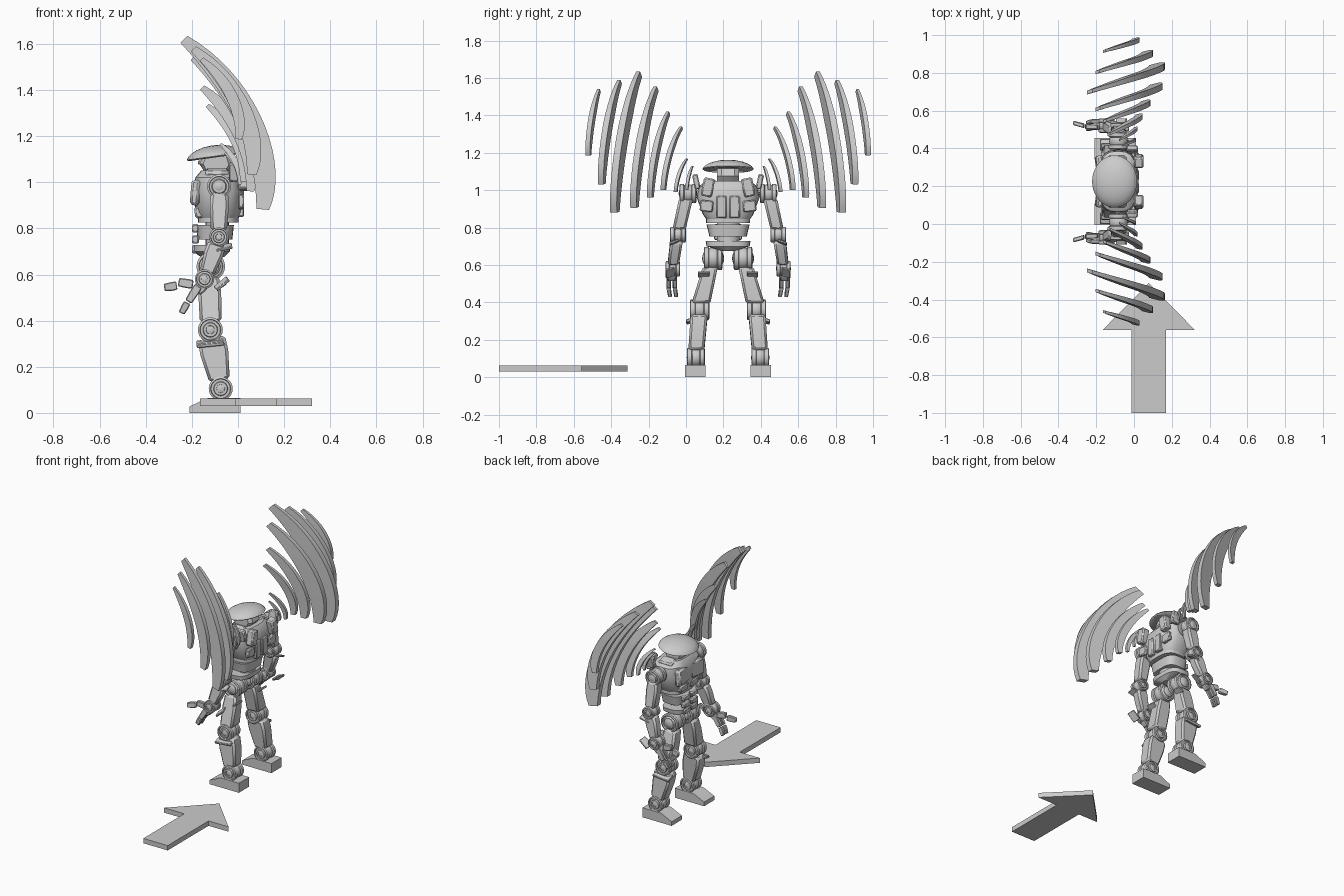
import bpy, bmesh, math
from mathutils import Vector, Matrix
from mathutils.geometry import interpolate_bezier

cube = bpy.data.objects.get("Cube")
if cube:
    bpy.data.objects.remove(cube)

grey = bpy.data.materials.new("plain_grey")
grey.use_nodes = True
grey.diffuse_color = (0.6, 0.6, 0.6, 1)
grey.node_tree.nodes["Principled BSDF"].inputs["Base Color"].default_value = (0.6, 0.6, 0.6, 1)

BODY_Y = 0.225   # the figure's plane of symmetry


def finish(name, bm, mirror=False, bevel=0, y=BODY_Y):
    """Turn a bmesh into an object, optionally bevelled and mirrored across the body."""
    bmesh.ops.recalc_face_normals(bm, faces=bm.faces)
    mesh = bpy.data.meshes.new(name)
    bm.to_mesh(mesh)
    bm.free()
    mesh.materials.append(grey)
    ob = bpy.data.objects.new(name, mesh)
    ob.location.y = y
    bpy.context.collection.objects.link(ob)
    bpy.ops.object.select_all(action='DESELECT')
    ob.select_set(True)
    bpy.context.view_layer.objects.active = ob
    bpy.ops.object.shade_smooth_by_angle(angle=math.radians(35))
    if bevel:
        mod = ob.modifiers.new("Bevel", 'BEVEL')
        mod.width, mod.segments = bevel, 1
    if mirror:
        mod = ob.modifiers.new("Mirror", 'MIRROR')
        mod.use_axis = (False, True, False)
        mod.use_mirror_merge = False
    return ob


def loft(rings, bm=None):
    """Skin a list of equal-length point rings and cap both ends."""
    bm = bm or bmesh.new()
    rows = [[bm.verts.new(p) for p in ring] for ring in rings]
    n = len(rows[0])
    for a, b in zip(rows, rows[1:]):
        for i in range(n):
            bm.faces.new((a[i], a[(i + 1) % n], b[(i + 1) % n], b[i]))
    bm.faces.new(rows[0])
    bm.faces.new(rows[-1])
    return bm


def oval(cx, z, rx, ry, n=24, power=1.0):
    """Horizontal ring; a power under one squares it off."""
    pts = []
    for i in range(n):
        c, s = math.cos(math.tau * i / n), math.sin(math.tau * i / n)
        pts.append(Vector((cx + rx * math.copysign(abs(c) ** power, c),
                           ry * math.copysign(abs(s) ** power, s), z)))
    return pts


def box(name, centre, size, mirror=False, bevel=0.006, rot=(0, 0, 0)):
    turn = Matrix.Rotation(rot[2], 4, 'Z') @ Matrix.Rotation(rot[1], 4, 'Y') @ Matrix.Rotation(rot[0], 4, 'X')
    bm = bmesh.new()
    bmesh.ops.create_cube(bm, size=1, matrix=Matrix.Translation(centre) @ turn @ Matrix.Diagonal((*size, 1)))
    return finish(name, bm, mirror, bevel)


def limb(name, p0, p1, s0, s1, bevel=0.012):
    """Tapered box between two points; sizes are (fore-aft, across)."""
    p0, p1 = Vector(p0), Vector(p1)
    side = Vector((0, 1, 0))
    fore = side.cross(p1 - p0).normalized()
    rings = []
    for t in (0, 0.35, 1):
        p, swell = p0.lerp(p1, t), 1.12 if t == 0.35 else 1
        a = fore * (s0[0] + (s1[0] - s0[0]) * t) * swell / 2
        b = side * (s0[1] + (s1[1] - s0[1]) * t) / 2
        rings.append([p + a + b, p - a + b, p - a - b, p + a - b])
    return finish(name, loft(rings), True, bevel)


# Stepped profile of a joint hub: radius and offset as fractions
HUB = [(0.3, 0.8), (0.35, 1), (0.55, 1), (0.6, 0.8), (0.8, 0.8), (0.84, 1), (1, 0.92), (1, 0.5), (0.85, 0.4)]


def joint(name, centre, r, w):
    """Round hub with raised rims on both sides and a ball core."""
    c = Vector(centre)
    steps = HUB + [(k, -o) for k, o in reversed(HUB)]
    rings = []
    for k, o in steps:
        rings.append([c + Vector((k * r * math.cos(math.tau * i / 24), o * w, k * r * math.sin(math.tau * i / 24)))
                      for i in range(24)])
    bm = loft(rings)
    bmesh.ops.create_uvsphere(bm, u_segments=20, v_segments=12, radius=r * 0.95, matrix=Matrix.Translation(c))
    return finish(name, bm, True)


# Floor arrow
half = [(0.092, -1), (0.092, -0.56), (0.243, -0.56), (0, -0.313)]
outline = [(0.078 + x, y) for x, y in half] + [(0.078 - x, y) for x, y in reversed(half[:-1])]
finish("floor_arrow", loft([[(x, y, z) for x, y in outline] for z in (0.03, 0.063)]), y=0)

# Feet with sloping toes
foot = [(-0.21, 0), (0.01, 0), (0.01, 0.065), (-0.13, 0.065), (-0.21, 0.028)]
finish("foot", loft([[(x, d, z) for x, z in foot] for d in (0.12, 0.23)]), True)

# Legs
hip, knee, ankle = (-0.118, 0.08, 0.635), (-0.12, 0.152, 0.36), (-0.075, 0.172, 0.105)
joint("hip_joint", hip, 0.062, 0.05)
joint("knee_joint", knee, 0.054, 0.052)
joint("ankle_joint", ankle, 0.052, 0.048)
limb("thigh", (-0.125, 0.095, 0.59), (-0.118, 0.145, 0.395), (0.085, 0.08), (0.095, 0.1))
limb("shin", (-0.115, 0.155, 0.325), (-0.08, 0.17, 0.14), (0.12, 0.09), (0.09, 0.085))
box("shin_guard", (-0.12, 0.195, 0.303), (0.12, 0.06, 0.018), True, 0.004, (-0.3, -0.1, 0))
box("thigh_guard", (-0.07, 0.13, 0.55), (0.045, 0.06, 0.012), True, 0.003, (0, -0.6, 0))

# Pelvis, waist and belly plates
finish("pelvis", loft([oval(-0.11, 0.675, 0.05, 0.035, power=0.6), oval(-0.115, 0.7, 0.08, 0.115, power=0.6),
                       oval(-0.115, 0.728, 0.08, 0.12, power=0.6)]))
finish("spine", loft([oval(-0.09, z, 0.05, 0.06) for z in (0.7, 0.86)]))
finish("waist", loft([oval(-0.1, 0.752, 0.075, 0.1, power=0.6), oval(-0.1, 0.775, 0.078, 0.105, power=0.6),
                      oval(-0.1, 0.815, 0.082, 0.115, power=0.6)]))
for z in (0.71, 0.752, 0.8):
    box("belly_plate", (-0.185, 0.04, z), (0.03, 0.07, 0.036), True)

# Torso
torso = [(0.828, 0.08, 0.105), (0.87, 0.1, 0.135), (0.96, 0.108, 0.168), (1.02, 0.1, 0.16), (1.05, 0.075, 0.11)]
finish("torso", loft([oval(-0.085, z, rx, ry, 24, 0.7) for z, rx, ry in torso]))
finish("rib_band", loft([oval(-0.085, z, 0.088, 0.118, 24, 0.7) for z in (0.825, 0.845)]))
box("chest_plate", (-0.178, 0.075, 0.955), (0.04, 0.125, 0.11), True, 0.012, (0, 0.08, 0.15))
box("lower_chest_plate", (-0.168, 0.055, 0.87), (0.04, 0.085, 0.05), True, 0.008, (0, -0.15, 0))
box("collar", (-0.09, 0.1, 1.035), (0.1, 0.07, 0.04), True, 0.01, (-0.25, 0, 0))
box("back_plate", (0.012, 0.035, 0.91), (0.03, 0.055, 0.12), True, 0.006)
box("back_thruster", (0.025, 0.108, 1.015), (0.05, 0.06, 0.1), True, 0.008, (0.2, 0, 0))
box("back_vent", (0.014, 0.115, 0.915), (0.025, 0.07, 0.06), True, 0.006, (0.1, 0, 0))
box("wing_mount", (-0.01, 0.17, 1.045), (0.06, 0.03, 0.08), True, 0.006, (-0.2, 0, 0))

# Head and wide domed hat
finish("neck", loft([oval(-0.09, z, 0.04, 0.05) for z in (1.03, 1.08)]))
face = [(-0.135, 1.03), (-0.05, 1.04), (-0.02, 1.075), (-0.035, 1.115), (-0.155, 1.105), (-0.168, 1.08)]
finish("head", loft([[(x * k - 0.1 * (1 - k), d, z) for x, z in face]
                     for d, k in ((-0.058, 0.75), (-0.035, 1), (0.035, 1), (0.058, 0.75))]))
box("visor", (-0.16, 0, 1.085), (0.025, 0.075, 0.018), False, 0.003)
dome = [(0.93, -0.006), (1, 0), (0.93, 0.013), (0.8, 0.025), (0.6, 0.036), (0.35, 0.044), (0.1, 0.047)]
hat = loft([oval(0, h, 0.12 * k, 0.138 * k, 40) for k, h in dome])
bmesh.ops.transform(hat, verts=hat.verts, matrix=Matrix.Translation((-0.103, 0, 1.113))
                    @ Matrix.Rotation(math.radians(-8), 4, 'Y'))
finish("hat", hat)

# Arms
joint("shoulder_joint", (-0.082, 0.215, 0.982), 0.052, 0.045)
joint("elbow_joint", (-0.083, 0.268, 0.762), 0.042, 0.042)
joint("wrist_joint", (-0.145, 0.296, 0.58), 0.042, 0.038)
limb("upper_arm", (-0.08, 0.225, 0.955), (-0.083, 0.262, 0.79), (0.075, 0.075), (0.07, 0.07))
limb("forearm", (-0.09, 0.275, 0.735), (-0.135, 0.293, 0.605), (0.08, 0.066), (0.065, 0.06))
box("elbow_fin", (-0.06, 0.29, 0.718), (0.07, 0.05, 0.012), True, 0.003, (-0.35, -0.2, 0))
box("wrist_fin", (-0.07, 0.31, 0.56), (0.07, 0.05, 0.012), True, 0.003, (-0.35, -0.7, 0))

# Hands: palm, two hanging fingers and a forward thumb
limb("palm", (-0.15, 0.3, 0.56), (-0.18, 0.302, 0.525), (0.05, 0.05), (0.045, 0.045), 0.006)
for d in (0.285, 0.318):
    limb("finger_base", (-0.172, d, 0.55), (-0.215, d, 0.482), (0.035, 0.024), (0.032, 0.024), 0.004)
    limb("finger_tip", (-0.22, d, 0.478), (-0.245, d - 0.008, 0.432), (0.03, 0.022), (0.027, 0.02), 0.004)
limb("thumb_base", (-0.195, 0.288, 0.557), (-0.258, 0.291, 0.567), (0.036, 0.026), (0.036, 0.026), 0.004)
limb("thumb_tip", (-0.265, 0.295, 0.552), (-0.32, 0.31, 0.543), (0.036, 0.024), (0.032, 0.022), 0.004)

# Wing blades: one curved shape, scaled and placed outward from the back
STEPS = 18
OUTER = interpolate_bezier((0.03, 0, 0), (0.33, 0, -0.17), (0.48, 0, -0.55), (0.385, 0, -0.755), STEPS)
INNER = interpolate_bezier((0, 0, -0.03), (0.13, 0, -0.17), (0.33, 0, -0.42), (0.33, 0, -0.75), STEPS)


def blade(name, tip, scale, d_top, d_end):
    rings = []
    for i, (outer, inner) in enumerate(zip(OUTER, INNER)):
        u = i / (STEPS - 1)
        d = d_top + (d_end - d_top) * (1 - (1 - u) ** 1.6)
        thick = 0.018 * math.sqrt(scale) * (0.55 + 0.45 * min(1, 2.5 * u))
        lean = 0.13 * (outer - inner).length * scale
        o = Vector((tip[0], d + lean, tip[1])) + outer * scale
        n = Vector((tip[0], d - lean, tip[1])) + inner * scale
        t = Vector((0, thick, 0))
        rings.append([o + t, n + t, n - t, o - t])
    finish(name, loft(rings), True)


blades = [((-0.06, 1.13), 0.17, 0.19, 0.22), ((-0.08, 1.17), 0.24, 0.22, 0.28),
          ((-0.14, 1.34), 0.45, 0.25, 0.345), ((-0.165, 1.42), 0.61, 0.32, 0.415),
          ((-0.205, 1.555), 0.86, 0.385, 0.5), ((-0.25, 1.635), 1.0, 0.475, 0.605),
          ((-0.205, 1.59), 0.74, 0.58, 0.675), ((-0.165, 1.54), 0.47, 0.69, 0.747)]
for number, (tip, scale, d_top, d_end) in enumerate(blades, 1):
    blade(f"wing_blade_{number}", tip, scale, d_top, d_end)
